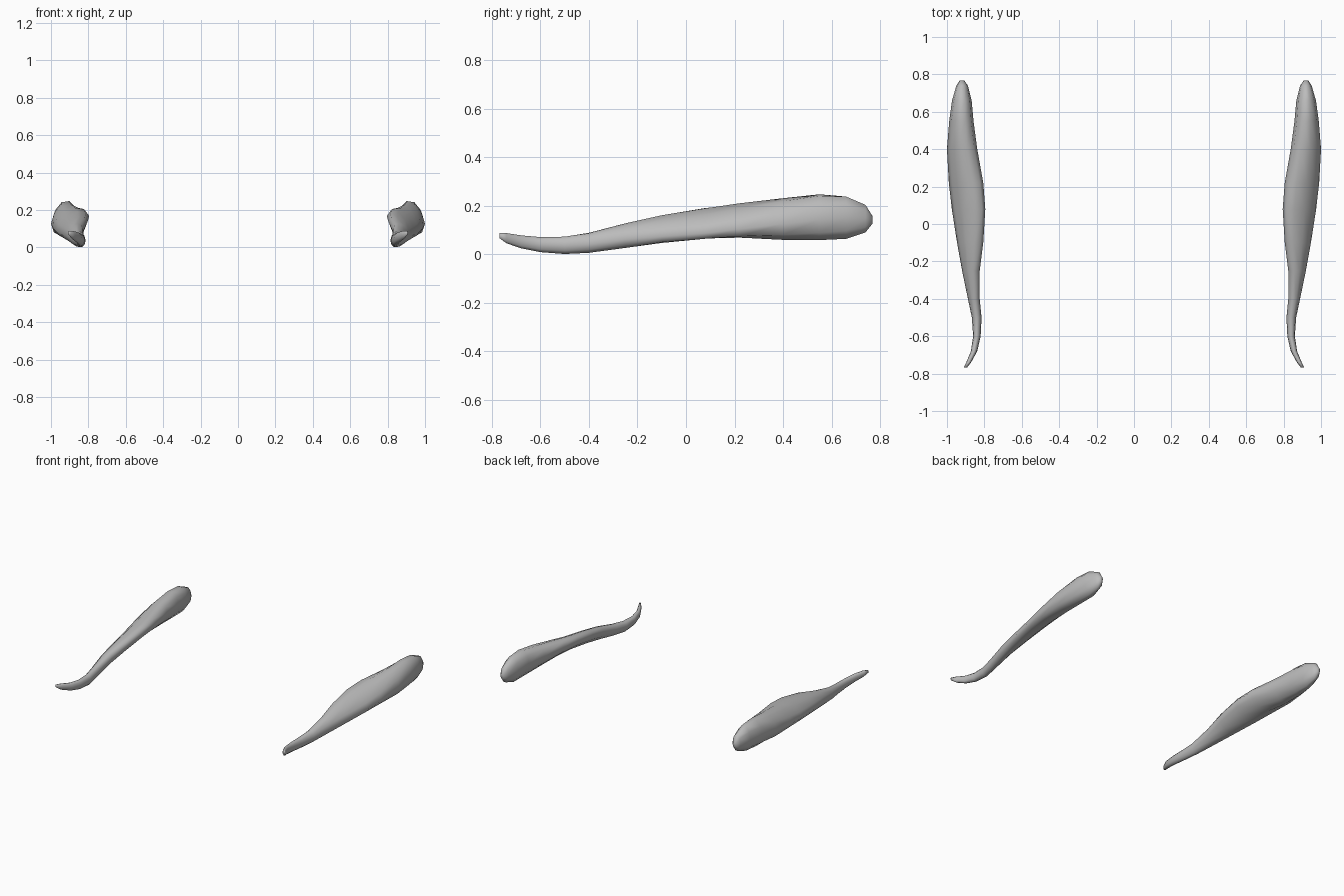
import bpy, bmesh, math

cube = bpy.data.objects.get("Cube")
if cube:
    bpy.data.objects.remove(cube, do_unlink=True)

grey = bpy.data.materials.new("plain grey")
grey.use_nodes = True
colour = (0.5, 0.5, 0.5, 1)
grey.diffuse_color = colour
grey.node_tree.nodes["Principled BSDF"].inputs["Base Color"].default_value = colour

# Cross-sections: y, inner x, outer x, bottom z, top z, lean of the section
SECTIONS = [
    (-0.768, 0.893, 0.910, 0.066, 0.088, 0),
    (-0.74, 0.871, 0.897, 0.045, 0.089, 0),
    (-0.68, 0.838, 0.872, 0.024, 0.080, 0),
    (-0.60, 0.820, 0.860, 0.008, 0.073, 0),
    (-0.50, 0.815, 0.867, 0.000, 0.075, 0),
    (-0.40, 0.825, 0.888, 0.006, 0.090, 0.005),
    (-0.25, 0.825, 0.919, 0.027, 0.128, 0.015),
    (-0.10, 0.806, 0.946, 0.046, 0.163, 0.03),
    (0.08, 0.795, 0.974, 0.062, 0.194, 0.04),
    (0.22, 0.806, 0.990, 0.068, 0.212, 0.035),
    (0.40, 0.838, 1.000, 0.060, 0.232, 0.02),
    (0.55, 0.858, 0.988, 0.057, 0.250, 0.01),
    (0.66, 0.868, 0.973, 0.060, 0.243, 0),
    (0.74, 0.888, 0.950, 0.088, 0.207, 0),
    (0.768, 0.908, 0.932, 0.125, 0.160, 0),
]
SIDES = 10


def make_tusk(name, side):
    """Loft the leaning oval sections into one closed tapered body."""
    bm = bmesh.new()
    rings = []
    for y, x0, x1, z0, z1, lean in SECTIONS:
        cx, cz = (x0 + x1) / 2, (z0 + z1) / 2
        rx, half = (x1 - x0) / 2, (z1 - z0) / 2
        rz = math.sqrt(half ** 2 - lean ** 2)
        ring = []
        for i in range(SIDES):
            c = math.cos(math.tau * i / SIDES)
            s = math.sin(math.tau * i / SIDES)
            ring.append(bm.verts.new((side * (cx + rx * c), y, cz + rz * s - lean * c)))
        rings.append(ring)
    for a, b in zip(rings, rings[1:]):
        for i in range(SIDES):
            j = (i + 1) % SIDES
            bm.faces.new((a[i], a[j], b[j], b[i]))
    bm.faces.new(rings[0])
    bm.faces.new(rings[-1])
    bmesh.ops.recalc_face_normals(bm, faces=bm.faces)
    for face in bm.faces:
        face.smooth = True
    mesh = bpy.data.meshes.new(name)
    bm.to_mesh(mesh)
    bm.free()
    mesh.materials.append(grey)
    obj = bpy.data.objects.new(name, mesh)
    bpy.context.collection.objects.link(obj)


# Mirrored pair
make_tusk("left_tusk", 1)
make_tusk("right_tusk", -1)
